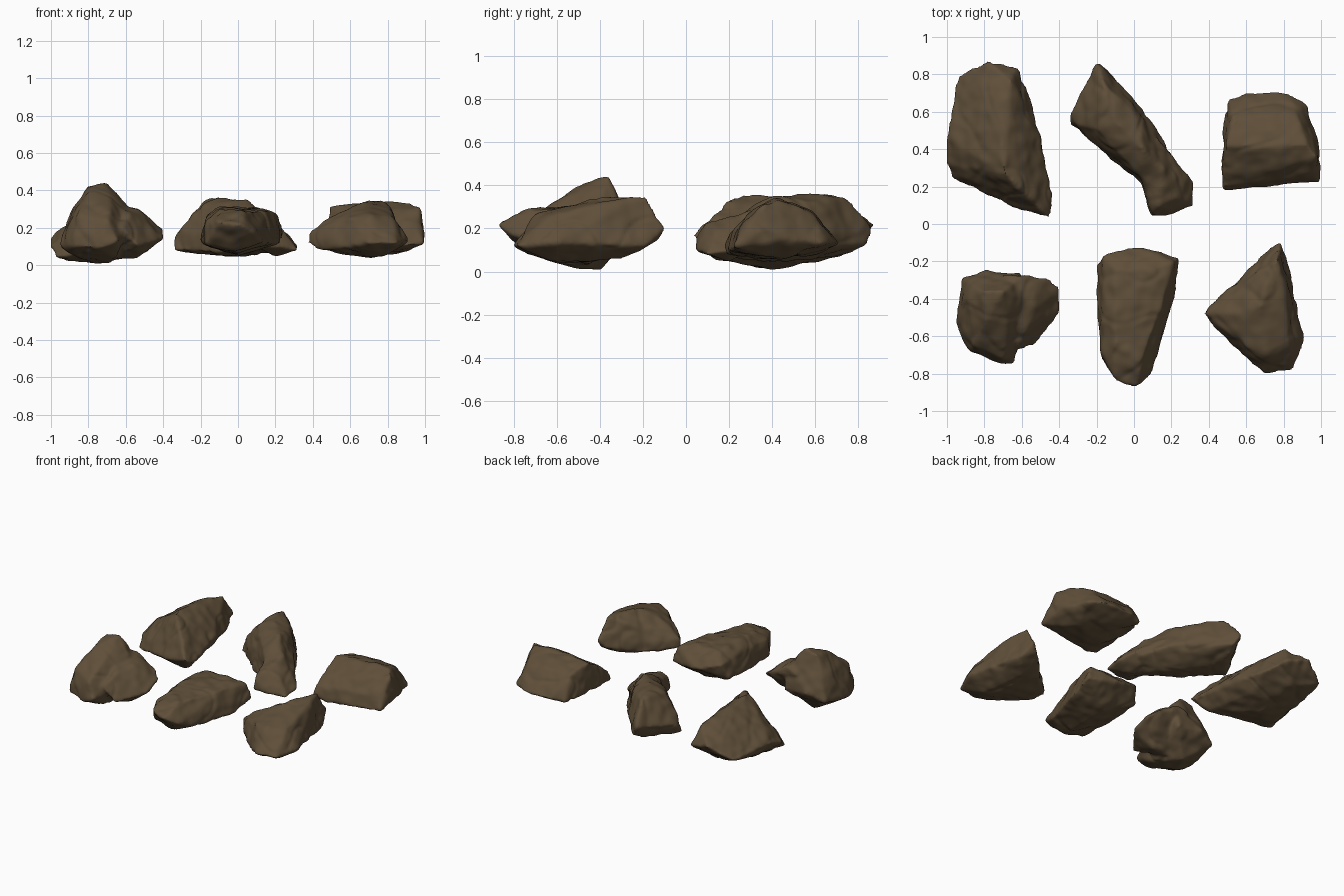
import bpy, bmesh, math
from mathutils import Vector, noise

brown = bpy.data.materials.new("earth brown")
brown.diffuse_color = (0.115, 0.078, 0.041, 1)


def add_hull(bm, points):
    """One faceted chunk of stone wrapped round its corner points."""
    verts = [bm.verts.new(p) for p in points]
    res = bmesh.ops.convex_hull(bm, input=verts)
    loose = {v for v in res["geom_interior"] + res["geom_unused"]
             if isinstance(v, bmesh.types.BMVert)}
    bmesh.ops.delete(bm, geom=list(loose), context="VERTS")


def rock(name, seed, *chunks):
    bm = bmesh.new()
    for chunk in chunks:
        add_hull(bm, chunk)
    bmesh.ops.recalc_face_normals(bm, faces=bm.faces)
    mesh = bpy.data.meshes.new(name)
    bm.to_mesh(mesh)
    bm.free()
    obj = bpy.data.objects.new(name, mesh)
    bpy.context.collection.objects.link(obj)

    # Fuse the chunks into one skin and wear down the edges
    remesh = obj.modifiers.new("fuse", "REMESH")
    remesh.mode = "VOXEL"
    remesh.voxel_size = 0.012
    smooth = obj.modifiers.new("wear", "SMOOTH")
    smooth.factor = 0.5
    smooth.iterations = 5
    deps = bpy.context.evaluated_depsgraph_get()
    skin = bpy.data.meshes.new_from_object(obj.evaluated_get(deps))
    obj.modifiers.clear()
    obj.data = skin
    bpy.data.meshes.remove(mesh)
    skin.name = name

    # Weathering: broad dents, finer lumps and thin cracks
    bm = bmesh.new()
    bm.from_mesh(skin)
    bm.normal_update()
    shift = Vector((seed * 3.7, seed * 1.3, seed * 2.1))
    moves = []
    for v in bm.verts:
        p = v.co + shift
        broad = noise.noise(p * 6)
        fine = noise.noise(p * 15)
        crack = max(0, 1 - 9 * abs(noise.noise(p * 4 + Vector((9, 2, 5)))))
        moves.append(v.normal * (0.002 + 0.011 * broad + 0.008 * fine - 0.005 * crack))
    for v, m in zip(bm.verts, moves):
        v.co += m
    for f in bm.faces:
        f.smooth = True
    bm.to_mesh(skin)
    bm.free()
    skin.materials.clear()
    skin.materials.append(brown)


# Long back-left boulder
rock("long_boulder", 1,
     [(-1, .32, .1), (-1, .46, .15), (-.94, .8, .13), (-.78, .87, .22), (-.62, .84, .17),
      (-.55, .68, .13), (-.49, .42, .17), (-.43, .1, .13), (-.45, .03, .17), (-.6, .07, .12),
      (-.97, .24, .04), (-.69, .27, .365), (-.72, .5, .34), (-.8, .7, .26), (-.66, .77, .3),
      (-.53, .12, .25), (-.62, .2, .32), (-.9, .4, .02), (-.75, .42, .005), (-.6, .5, .06),
      (-.75, .72, .07), (-.52, .14, .06)])

# Slanted back-middle slab with a narrow foot
rock("slanted_slab", 2,
     [(-.34, .53, .08), (-.33, .54, .17), (-.34, .6, .15), (-.26, .7, .13), (-.2, .87, .2),
      (-.16, .84, .12), (-.05, .73, .18), (.13, .5, .15), (.23, .32, .12), (.1, .17, .08),
      (-.15, .37, .07), (-.16, .74, .345), (-.1, .55, .365), (.05, .4, .35), (.17, .28, .27),
      (-.25, .56, .26), (-.2, .5, .32), (-.22, .67, .29), (0, .6, .32), (-.08, .4, .29),
      (.05, .24, .25), (-.1, .5, .05), (-.2, .7, .07), (.1, .3, .05)],
     [(.13, .47, .22), (.32, .23, .1), (.325, .1, .08), (.2, .05, .1), (.09, .04, .1),
      (.1, .05, .18), (.03, .24, .1), (.04, .27, .26), (.15, .28, .28), (.14, .11, .23),
      (.23, .14, .2), (.29, .12, .12), (.23, .26, .21), (.2, .2, .05)])

# Tent-shaped back-right block
rock("ridged_block", 3,
     [(.47, .18, .11), (.58, .19, .08), (.99, .22, .11), (1, .37, .2), (.98, .46, .15),
      (.92, .64, .13), (.83, .7, .13), (.6, .7, .13), (.51, .66, .12), (.47, .5, .12),
      (.48, .2, .18), (.96, .25, .2), (.49, .42, .32), (.93, .42, .34), (.98, .36, .32),
      (.53, .58, .28), (.87, .59, .27), (.6, .35, .06), (.85, .45, .06), (.65, .6, .08)])

# Peaked front-left stone with a side lobe
rock("peaked_stone", 4,
     [(-.92, -.29, .13), (-.8, -.25, .18), (-.61, -.26, .15), (-.6, -.6, .14), (-.64, -.75, .13),
      (-.73, -.75, .09), (-.88, -.68, .1), (-.95, -.55, .1), (-.81, -.36, .42),
      (-.7, -.36, .445), (-.8, -.53, .38), (-.58, -.4, .32), (-.91, -.42, .24),
      (-.86, -.65, .27), (-.7, -.72, .24), (-.68, -.62, .31), (-.62, -.3, .31),
      (-.75, -.4, .005), (-.85, -.55, .04), (-.65, -.55, .03)],
     [(-.7, -.27, .28), (-.62, -.28, .32), (-.46, -.28, .23), (-.4, -.34, .19),
      (-.4, -.48, .14), (-.5, -.53, .13), (-.53, -.65, .1), (-.62, -.67, .2), (-.53, -.38, .3),
      (-.58, -.57, .27), (-.54, -.49, .27), (-.55, -.45, .04), (-.7, -.45, .03),
      (-.7, -.4, .36)])

# Tapered front-middle stone
rock("tapered_stone", 5,
     [(-.2, -.22, .14), (-.17, -.16, .25), (0, -.12, .2), (.25, -.18, .16), (.23, -.35, .12),
      (.13, -.68, .12), (.09, -.81, .17), (.01, -.88, .22), (-.1, -.84, .23), (-.17, -.72, .11),
      (-.17, -.7, .24), (-.2, -.45, .12), (.21, -.2, .27), (-.1, -.25, .305), (.1, -.25, .31),
      (-.1, -.65, .3), (.04, -.74, .29), (-.16, -.4, .27), (.16, -.4, .29), (.08, -.65, .25),
      (0, -.3, .06), (0, -.55, .05), (-.02, -.74, .08)])

# Pointed front-right wedge
rock("pointed_wedge", 6,
     [(.37, -.48, .12), (.38, -.48, .17), (.55, -.3, .1), (.73, -.13, .15), (.78, -.1, .2),
      (.82, -.18, .12), (.88, -.48, .13), (.91, -.62, .13), (.85, -.78, .12), (.7, -.8, .12),
      (.6, -.72, .1), (.45, -.56, .08), (.77, -.18, .35), (.81, -.42, .3), (.67, -.44, .34),
      (.56, -.48, .29), (.47, -.48, .24), (.5, -.57, .23), (.83, -.62, .27), (.7, -.69, .26),
      (.6, -.66, .25), (.68, -.5, .04), (.78, -.62, .04), (.72, -.3, .06)])
